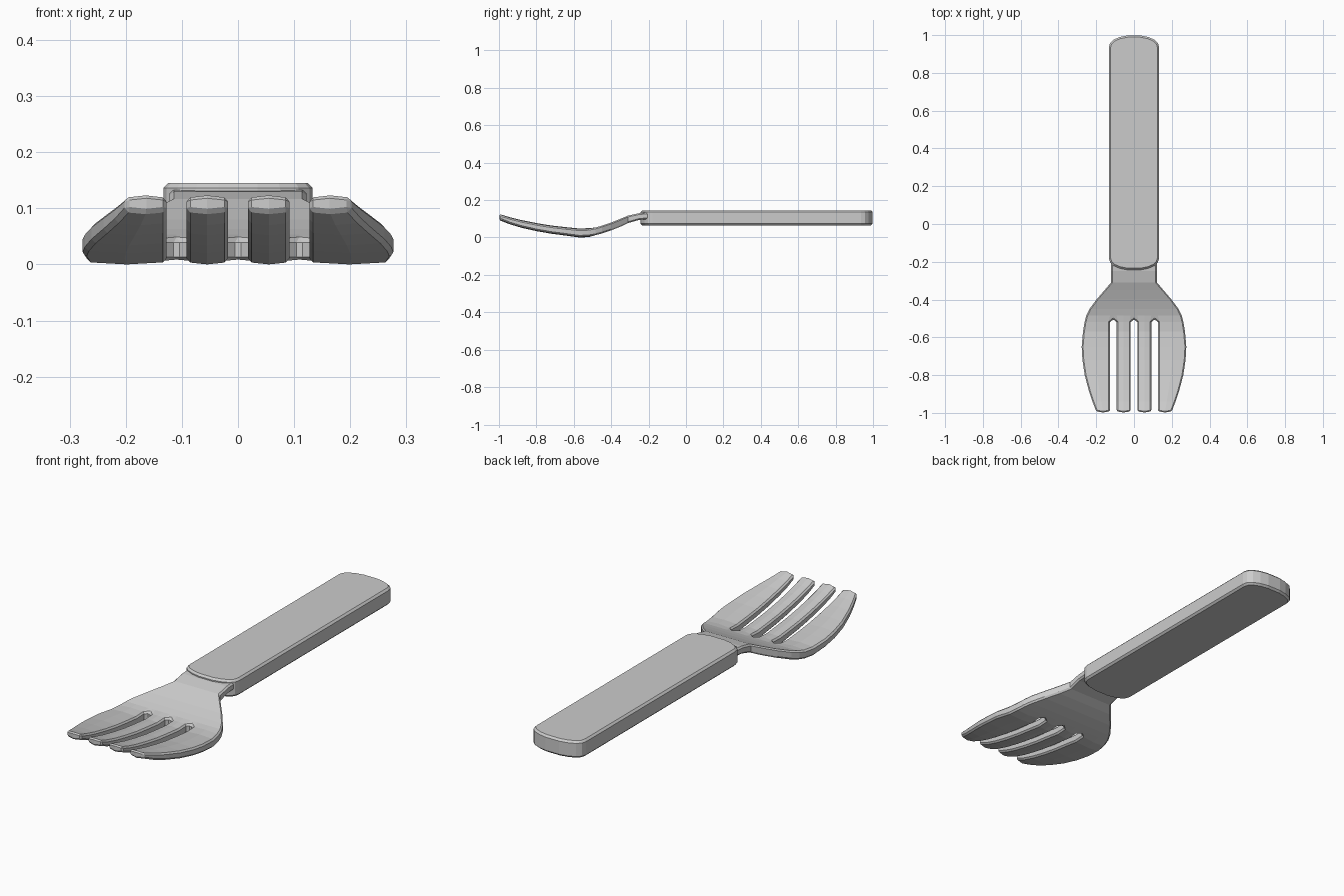
import bpy, bmesh

if "Cube" in bpy.data.objects:
    bpy.data.objects.remove(bpy.data.objects["Cube"])


def finish(name, bm, bevel):
    bmesh.ops.recalc_face_normals(bm, faces=bm.faces)
    me = bpy.data.meshes.new(name)
    bm.to_mesh(me)
    bm.free()
    ob = bpy.data.objects.new(name, me)
    bpy.context.collection.objects.link(ob)
    mod = ob.modifiers.new("edge_round", 'BEVEL')
    mod.width = bevel
    mod.segments = 1
    mod.limit_method = 'ANGLE'
    mod.angle_limit = 0.9
    return ob


# Handle: flat bar with gently arched ends
HANDLE_MID = 0.3775
arc = [(0.133, 0.935), (0.127, 0.957), (0.108, 0.976), (0.075, 0.99), (0.035, 0.998)]
half = arc + [(-x, y) for x, y in reversed(arc)]
outline = half + [(-x, 2 * HANDLE_MID - y) for x, y in half]
bm = bmesh.new()
base = bm.faces.new([bm.verts.new((x, y, 0.065)) for x, y in outline])
ext = bmesh.ops.extrude_face_region(bm, geom=[base])
for v in ext['geom']:
    if isinstance(v, bmesh.types.BMVert):
        v.co.z = 0.145
finish("handle", bm, 0.009)

# Fork head rows: y, half width, top z, bottom z
rows = [
    (-0.20, 0.122, 0.134, 0.098),
    (-0.25, 0.122, 0.130, 0.094),
    (-0.31, 0.122, 0.117, 0.077),
    (-0.35, 0.156, 0.100, 0.058),
    (-0.40, 0.199, 0.080, 0.038),
    (-0.45, 0.236, 0.063, 0.021),
    (-0.485, 0.253, 0.053, 0.012),
    (-0.52, 0.262, 0.046, 0.006),
    (-0.57, 0.270, 0.044, 0.004),
    (-0.65, 0.277, 0.052, 0.015),
    (-0.72, 0.273, 0.060, 0.024),
    (-0.80, 0.261, 0.073, 0.038),
    (-0.88, 0.240, 0.089, 0.056),
    (-0.94, 0.220, 0.104, 0.074),
    (-0.992, 0.200, 0.121, 0.096),
]
SLOT_ROW = 7
SLOT_CELLS = (0, 3, 4)
CROWNS = (2, 6)
bm = bmesh.new()
grid, bottom_z = [], {}
for i, (y, w, zt, zb) in enumerate(rows):
    s = min(1, w / 0.18)
    cols = [c * s for c in (0, 0.0175, 0.055, 0.092, 0.1095, 0.127)]
    cols += [(cols[-1] + w) / 2, w]
    line = []
    for j in range(-7, 8):
        k = abs(j)
        x = cols[k] * (1 if j >= 0 else -1)
        # Crowned tine centres, rounded slot ends and tips
        crown = 0.004 if k in CROWNS and i >= SLOT_ROW else 0
        yy = y
        if i == SLOT_ROW and k in (0, 4):
            yy += 0.015
        if i == len(rows) - 1 and crown:
            yy -= 0.006
        v = bm.verts.new((x, yy, zt + crown))
        bottom_z[(round(x, 4), round(yy, 4))] = zb - crown
        line.append(v)
    grid.append(line)
for i in range(len(rows) - 1):
    for j in range(14):
        cell = j - 7 if j >= 7 else 6 - j
        if i >= SLOT_ROW and cell in SLOT_CELLS:
            continue
        a, b = grid[i], grid[i + 1]
        bm.faces.new((a[j], b[j], b[j + 1], a[j + 1]))
bmesh.ops.delete(bm, geom=[v for v in bm.verts if not v.link_faces], context='VERTS')
ext = bmesh.ops.extrude_face_region(bm, geom=bm.faces[:], use_keep_orig=True)
for v in ext['geom']:
    if isinstance(v, bmesh.types.BMVert):
        v.co.z = bottom_z[(round(v.co.x, 4), round(v.co.y, 4))]
finish("fork_head", bm, 0.007)
